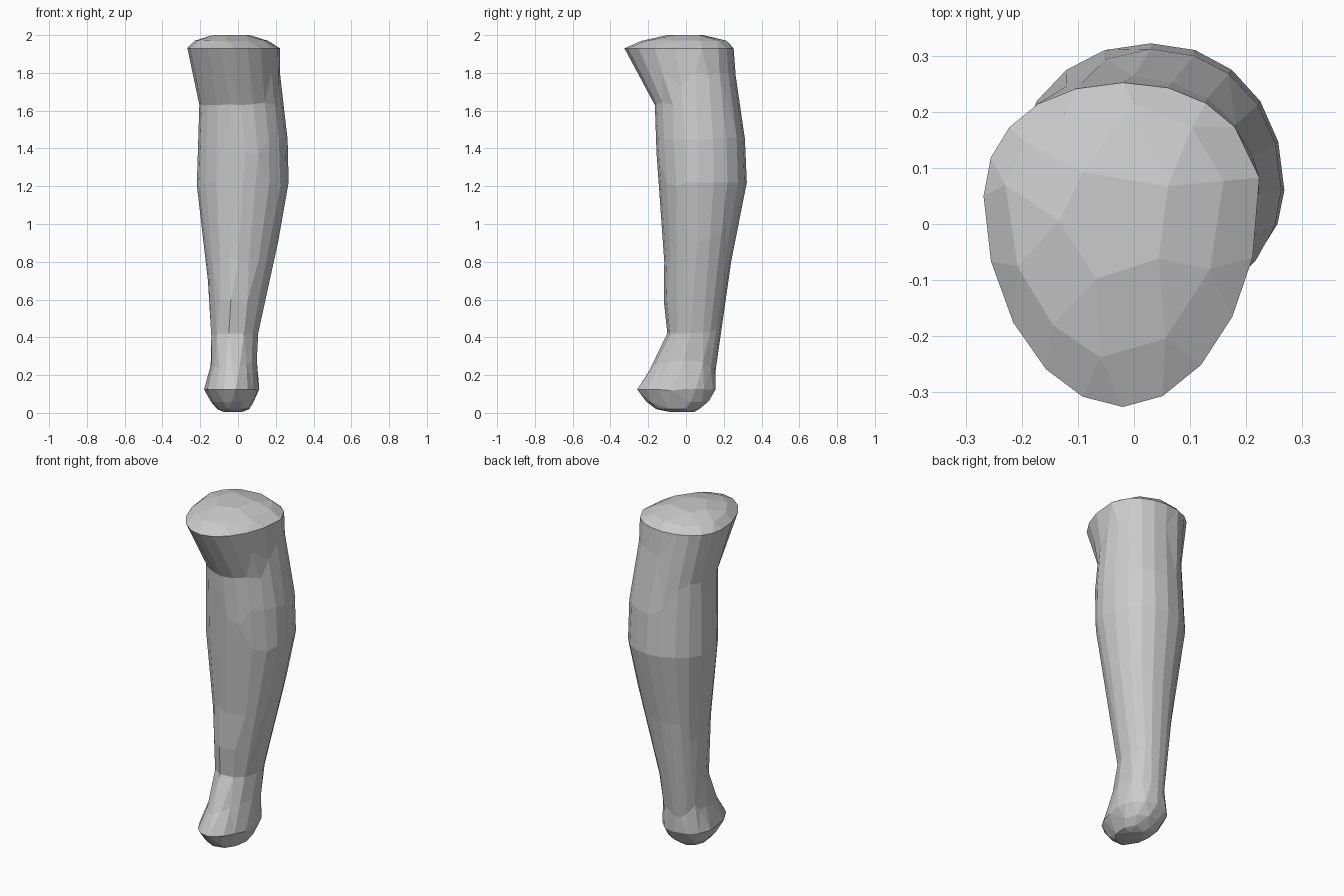
import bpy, bmesh
from math import sin, cos, pi, copysign

SIDES = 20
# Cross-sections: z, x_min, x_max, y_min, y_max, ridge x, widest y
RINGS = [
    (0.005, -0.07, 0.02, -0.08, 0.04, -0.03, -0.02),
    (0.02, -0.11, 0.06, -0.16, 0.07, -0.03, -0.02),
    (0.06, -0.145, 0.085, -0.21, 0.12, -0.03, 0.00),
    (0.125, -0.18, 0.112, -0.26, 0.157, -0.03, 0.00),
    (0.19, -0.16, 0.108, -0.215, 0.155, -0.03, 0.01),
    (0.27, -0.143, 0.10, -0.17, 0.162, -0.03, 0.02),
    (0.42, -0.142, 0.107, -0.10, 0.185, -0.03, 0.04),
    (0.60, -0.152, 0.145, -0.118, 0.21, -0.02, 0.05),
    (0.80, -0.17, 0.19, -0.115, 0.238, 0.00, 0.06),
    (1.00, -0.195, 0.23, -0.128, 0.28, 0.02, 0.06),
    (1.22, -0.218, 0.268, -0.145, 0.322, 0.03, 0.06),
    (1.45, -0.21, 0.263, -0.16, 0.312, 0.03, 0.06),
    (1.63, -0.205, 0.24, -0.165, 0.285, 0.02, 0.06),
    (1.80, -0.237, 0.222, -0.255, 0.262, -0.01, 0.05),
    (1.93, -0.27, 0.224, -0.326, 0.252, -0.02, 0.05),
    (1.97, -0.23, 0.16, -0.235, 0.215, -0.03, 0.04),
    (2.00, -0.13, 0.07, -0.10, 0.10, -0.04, 0.02),
]


def power(v, p):
    return copysign(abs(v) ** p, v)


def section(bm, z, x0, x1, y0, y1, cx, cy, turn):
    """Closed ring made of four quarter ellipses around (cx, cy)."""
    ring = []
    for i in range(SIDES):
        a = 2 * pi * (i + turn) / SIDES
        c, s = cos(a), sin(a)
        p = 0.94 if s > 0 else 1.05
        x = cx + power(c, p) * (x1 - cx if c > 0 else cx - x0)
        y = cy + power(s, p) * (y1 - cy if s > 0 else cy - y0)
        ring.append(bm.verts.new((x, y, z)))
    return ring


# Loft from ankle to knee
bm = bmesh.new()
rings = [section(bm, *r, 0) for r in RINGS]
for low, high in zip(rings, rings[1:]):
    for i in range(SIDES):
        j = (i + 1) % SIDES
        bm.faces.new((low[i], low[j], high[j], high[i]))
bm.faces.new(rings[0][::-1])
bm.faces.new(rings[-1])
bmesh.ops.recalc_face_normals(bm, faces=bm.faces[:])

mesh = bpy.data.meshes.new("lower_leg")
bm.to_mesh(mesh)
bm.free()
leg = bpy.data.objects.new("lower_leg", mesh)
bpy.context.collection.objects.link(leg)

# Irregular low-poly facets
dec = leg.modifiers.new("facets", 'DECIMATE')
dec.ratio = 0.5
